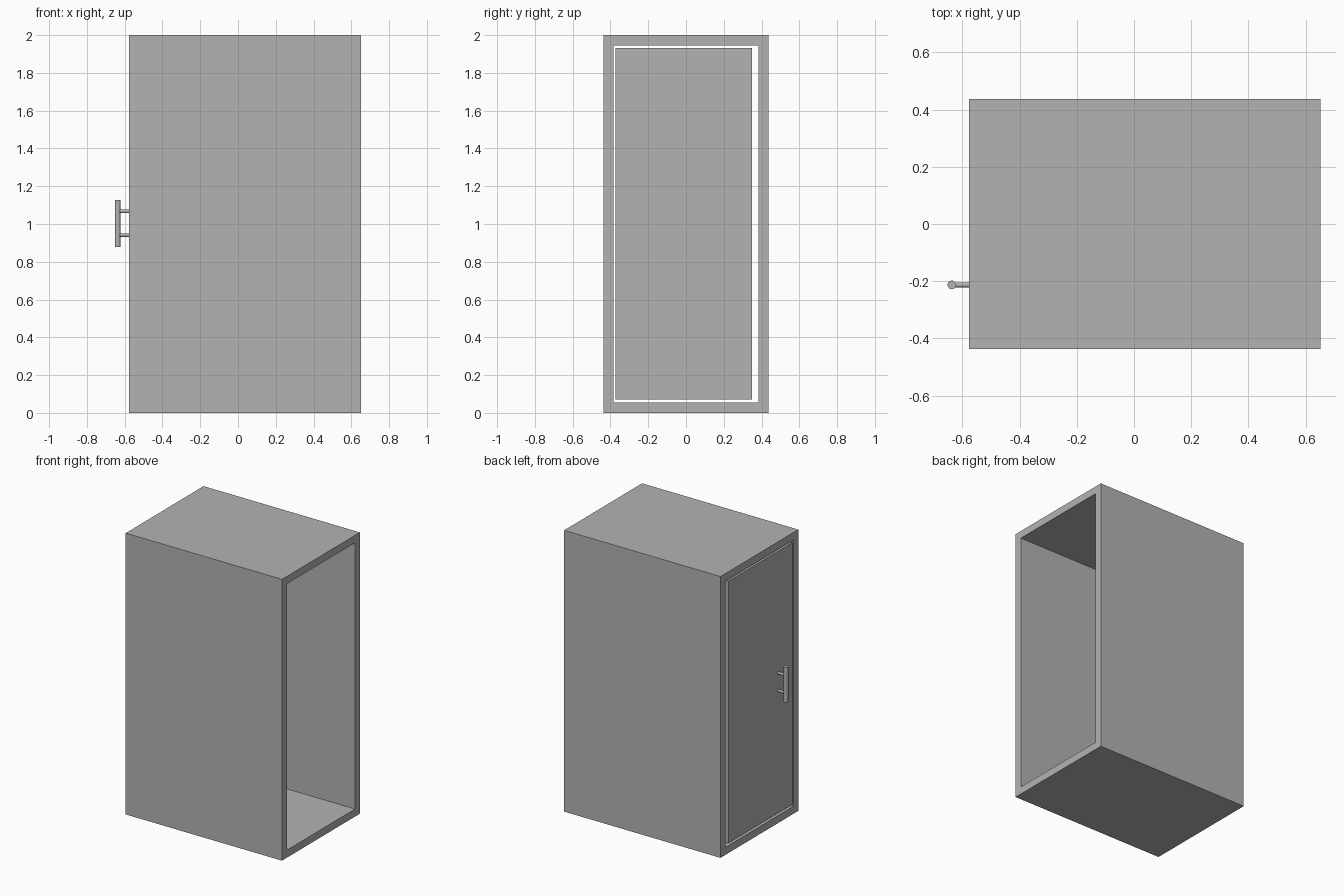
import bpy
import math
from mathutils import Vector

cube = bpy.data.objects.get("Cube")
if cube:
    bpy.data.objects.remove(cube, do_unlink=True)

# One plain grey for every part
GREY = (0.45, 0.45, 0.45, 1.0)
grey = bpy.data.materials.new("plain grey")
grey.use_nodes = True
grey.diffuse_color = GREY
grey.node_tree.nodes["Principled BSDF"].inputs["Base Color"].default_value = GREY

LEFT, RIGHT = 0.652, -0.577      # ends of the housing
HALF_DEPTH, HEIGHT = 0.437, 2.0
WALL = 0.054


def mesh_object(name, verts, faces):
    mesh = bpy.data.meshes.new(name)
    mesh.from_pydata(verts, [], faces)
    mesh.materials.append(grey)
    obj = bpy.data.objects.new(name, mesh)
    bpy.context.collection.objects.link(obj)
    return obj


def box(name, low, high):
    bpy.ops.mesh.primitive_cube_add(size=1)
    obj = bpy.context.object
    obj.name = name
    low, high = Vector(low), Vector(high)
    for v in obj.data.vertices:
        v.co = (low + high) / 2 + v.co * (high - low)
    obj.data.materials.append(grey)
    return obj


def rod(name, start, end, radius):
    start, end = Vector(start), Vector(end)
    axis = end - start
    bpy.ops.mesh.primitive_cylinder_add(
        vertices=24, radius=radius, depth=axis.length, location=(start + end) / 2,
        rotation=axis.to_track_quat("Z", "Y").to_euler())
    obj = bpy.context.object
    obj.name = name
    obj.data.materials.append(grey)
    bpy.ops.object.shade_smooth_by_angle(angle=math.radians(40))
    return obj


# Housing: a rectangular sleeve, open at both ends
def ring(x, inset):
    y = HALF_DEPTH - inset
    return [(x, -y, inset), (x, y, inset), (x, y, HEIGHT - inset), (x, -y, HEIGHT - inset)]


loops = [ring(RIGHT, 0), ring(LEFT, 0), ring(LEFT, WALL), ring(RIGHT, WALL)]
verts = [p for loop in loops for p in loop]
faces = []
for i in range(4):
    a, b = i * 4, (i + 1) % 4 * 4
    for j in range(4):
        k = (j + 1) % 4
        faces.append((a + j, b + j, b + k, a + k))
housing = mesh_object("housing", verts, [tuple(reversed(f)) for f in faces])

# Door, set flush in the right-hand opening with a gap all round
box("door", (RIGHT, -0.372, 0.071), (RIGHT + 0.04, 0.349, 1.933))

# Pull handle on two short posts
HANDLE_X, HANDLE_Y = -0.637, -0.213
rod("handle_bar", (HANDLE_X, HANDLE_Y, 0.878), (HANDLE_X, HANDLE_Y, 1.127), 0.015)
for label, z in (("lower", 0.941), ("upper", 1.067)):
    rod(f"{label}_handle_post", (RIGHT + 0.005, HANDLE_Y, z), (HANDLE_X, HANDLE_Y, z), 0.009)
